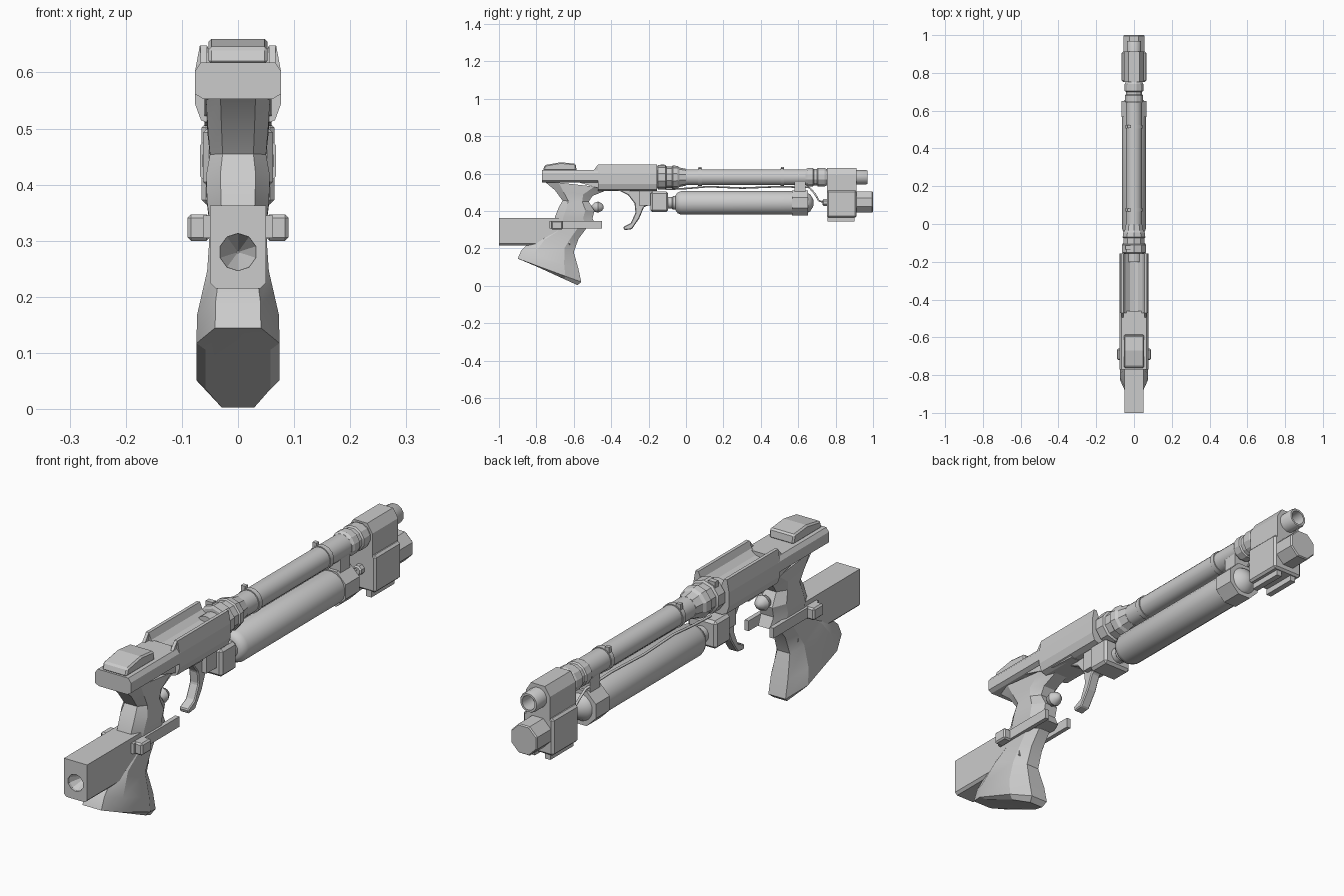
import bpy, bmesh, math
from mathutils import Vector

cube = bpy.data.objects.get("Cube")
if cube:
    bpy.data.objects.remove(cube, do_unlink=True)

grey = bpy.data.materials.new("plain_grey")
grey.use_nodes = True
grey.diffuse_color = (0.6, 0.6, 0.6, 1)
grey.node_tree.nodes["Principled BSDF"].inputs["Base Color"].default_value = (0.6, 0.6, 0.6, 1)


def finish(name, bm, smooth=None):
    bmesh.ops.recalc_face_normals(bm, faces=bm.faces)
    mesh = bpy.data.meshes.new(name)
    bm.to_mesh(mesh)
    bm.free()
    mesh.materials.append(grey)
    obj = bpy.data.objects.new(name, mesh)
    bpy.context.collection.objects.link(obj)
    if smooth:
        bpy.ops.object.select_all(action='DESELECT')
        obj.select_set(True)
        bpy.context.view_layer.objects.active = obj
        bpy.ops.object.shade_smooth_by_angle(angle=math.radians(smooth))
    return obj


def skin(name, rings, smooth=None):
    """Bridge rings of points and cap both ends."""
    bm = bmesh.new()
    rows = [[bm.verts.new(p) for p in ring] for ring in rings]
    n = len(rows[0])
    for a, b in zip(rows, rows[1:]):
        for i in range(n):
            j = (i + 1) % n
            bm.faces.new((a[i], a[j], b[j], b[i]))
    bm.faces.new(rows[0])
    bm.faces.new(rows[-1])
    return finish(name, bm, smooth)


def side_prism(name, outline, half, chamfer=0.0):
    """Side outline of (y, z) extruded across x."""
    obj = skin(name, [[(x, y, z) for y, z in outline] for x in (-half, half)])
    if chamfer:
        bev = obj.modifiers.new("chamfer", 'BEVEL')
        bev.width, bev.segments = chamfer, 1
    return obj


def section_prism(name, half_section, y0, y1):
    """Mirrored (x, z) section extruded along y."""
    ring = half_section + [(-x, z) for x, z in reversed(half_section) if x > 0]
    return skin(name, [[(x, y, z) for x, z in ring] for y in (y0, y1)])


def box(name, x, y, z, chamfer=0.0):
    obj = side_prism(name, [(y[0], z[0]), (y[1], z[0]), (y[1], z[1]), (y[0], z[1])],
                     (x[1] - x[0]) / 2, chamfer)
    obj.location.x = (x[0] + x[1]) / 2
    return obj


def lathe(name, profile, z, sides=16, smooth=40):
    """Profile of (y, radius) turned about a line along y."""
    rings = []
    for y, r in profile:
        angles = [(i + 0.5) * math.tau / sides for i in range(sides)]
        rings.append([(r * math.cos(a), y, z + r * math.sin(a)) for a in angles])
    return skin(name, rings, smooth)


def loft(name, stations):
    """Chamfered cross-sections: back (y, z), front (y, z), half width."""
    rings = []
    for by, bz, fy, fz, w in stations:
        back, front = Vector((0, by, bz)), Vector((0, fy, fz))
        ring = []
        for t, k in ((0, 0.55), (0.22, 1), (0.75, 1), (1, 0.5)):
            ring.append(back.lerp(front, t) + Vector((w * k, 0, 0)))
        ring += [Vector((-p.x, p.y, p.z)) for p in reversed(ring)]
        rings.append(ring)
    return skin(name, rings, 25)


def cable(name, points, radius):
    curve = bpy.data.curves.new(name, 'CURVE')
    curve.dimensions = '3D'
    curve.bevel_depth, curve.bevel_resolution = radius, 1
    spline = curve.splines.new('POLY')
    spline.points.add(len(points) - 1)
    for p, co in zip(spline.points, points):
        p.co = (*co, 1)
    curve.materials.append(grey)
    bpy.context.collection.objects.link(bpy.data.objects.new(name, curve))


# Grip
loft("lower_grip", [
    (-0.87, 0.135, -0.58, 0.003, 0.058), (-0.90, 0.145, -0.56, 0.02, 0.074),
    (-0.88, 0.19, -0.575, 0.09, 0.073), (-0.80, 0.265, -0.6, 0.18, 0.055),
    (-0.72, 0.30, -0.575, 0.25, 0.052), (-0.70, 0.34, -0.53, 0.31, 0.05)])
loft("upper_grip", [
    (-0.71, 0.33, -0.48, 0.32, 0.05), (-0.70, 0.37, -0.50, 0.36, 0.055),
    (-0.68, 0.42, -0.49, 0.40, 0.057), (-0.66, 0.455, -0.52, 0.45, 0.05),
    (-0.70, 0.51, -0.50, 0.48, 0.054), (-0.76, 0.56, -0.40, 0.52, 0.057)])
lathe("grip_ball", [(-0.505, 0.008), (-0.49, 0.024), (-0.47, 0.03), (-0.45, 0.02), (-0.44, 0.006)],
      0.42, 10)

# Rear box with a conical socket
rear = section_prism("rear_box", [(0.04, 0.215), (0.05, 0.225), (0.05, 0.363)], -1, -0.62)
cutter = lathe("socket_cutter", [(-1.02, 0.034), (-0.99, 0.033), (-0.92, 0.002)], 0.28, 10, None)
cut = rear.modifiers.new("socket", 'BOOLEAN')
cut.operation, cut.object, cut.solver = 'DIFFERENCE', cutter, 'EXACT'
bpy.context.view_layer.objects.active = rear
bpy.ops.object.modifier_apply(modifier="socket")
bpy.data.objects.remove(cutter, do_unlink=True)
for side, s in (("left", 1), ("right", -1)):
    box(side + "_rail", sorted((0.045 * s, 0.062 * s)), (-0.73, -0.45), (0.305, 0.345))
    box(side + "_lug", sorted((0.05 * s, 0.09 * s)), (-0.72, -0.66), (0.30, 0.347), 0.006)

# Rear deck, cap and open-topped body
section_prism("rear_deck", [(0.062, 0.553), (0.077, 0.562), (0.077, 0.602), (0.066, 0.618)], -0.77, -0.46)
loft_cap = [(-0.765, 0.615), (-0.755, 0.645), (-0.67, 0.66), (-0.59, 0.652), (-0.585, 0.615)]
side_prism("rear_cap", loft_cap, 0.053, 0.006)
trough = [(0.045, 0.507), (0.066, 0.515), (0.077, 0.545), (0.077, 0.60), (0.068, 0.648),
          (0.055, 0.648), (0.045, 0.622), (0.022, 0.604), (0, 0.60)]
section_prism("body", trough, -0.47, -0.155)
side_prism("body_slope", [(-0.6, 0.56), (-0.48, 0.525), (-0.41, 0.51), (-0.3, 0.505), (-0.3, 0.6),
                          (-0.6, 0.6)], 0.06)
for side, s in (("left", 1), ("right", -1)):
    side_prism(side + "_wall_end", [(-0.5, 0.61), (-0.47, 0.648), (-0.46, 0.648), (-0.46, 0.61)],
               0.006).location.x = 0.061 * s

# Trigger and its housing
box("trigger_housing", (-0.062, 0.062), (-0.19, -0.095), (0.395, 0.503), 0.01)
box("housing_link", (-0.04, 0.04), (-0.25, -0.18), (0.43, 0.515))
side_prism("trigger", [(-0.37, 0.515), (-0.31, 0.485), (-0.275, 0.44), (-0.27, 0.39), (-0.295, 0.335),
                       (-0.335, 0.315), (-0.33, 0.297), (-0.29, 0.302), (-0.25, 0.36),
                       (-0.225, 0.42), (-0.2, 0.43), (-0.2, 0.515)], 0.02, 0.004)

# Barrel and collars
BORE = 0.58
lathe("barrel", [(-0.2, 0.043), (0.8, 0.043)], BORE)
lathe("rear_collar", [(-0.155, 0.056), (-0.15, 0.066), (-0.11, 0.066), (-0.105, 0.058), (-0.075, 0.058),
                      (-0.07, 0.063), (-0.045, 0.06), (-0.035, 0.052), (0, 0.045)], BORE, 10, 20)
for i, y in enumerate((0.075, 0.515)):
    lathe(f"barrel_band_{i}", [(y - 0.01, 0.047), (y + 0.01, 0.047)], BORE)
    box(f"band_stud_{i}", (-0.034, -0.016), (y - 0.008, y + 0.008), (0.61, 0.634))
box("collar_stud", (-0.045, -0.015), (-0.135, -0.115), (0.62, 0.648))
lathe("front_collar", [(0.64, 0.044), (0.65, 0.05), (0.68, 0.05), (0.685, 0.045), (0.7, 0.045),
                       (0.705, 0.051), (0.74, 0.051), (0.755, 0.044)], BORE, 12, 20)
lathe("muzzle", [(0.85, 0.039), (0.965, 0.039), (0.97, 0.036), (0.97, 0.028), (0.89, 0.026)],
      BORE, 12)

# Front block and lamp
section_prism("front_block_top", [(0.052, 0.48), (0.052, 0.595), (0.03, 0.63)], 0.753, 0.912)
box("front_block", (-0.065, 0.065), (0.753, 0.912), (0.365, 0.51), 0.008)
for side, s in (("left", 1), ("right", -1)):
    box(side + "_under_rail", sorted((0.022 * s, 0.045 * s)), (0.757, 0.9), (0.343, 0.37))
lathe("lamp", [(0.9, 0.061), (0.995, 0.061), (1.0, 0.057)], 0.447, 8, None)
lathe("hose_fitting", [(0.73, 0.014), (0.735, 0.02), (0.765, 0.02)], 0.445, 8, None)

# Gas tank, clamp and hoses
TANK = 0.443
lathe("tank", [(-0.055, 0.042), (-0.045, 0.056), (-0.025, 0.064), (0.6, 0.064), (0.64, 0.06),
               (0.665, 0.045), (0.68, 0.02), (0.683, 0.003)], TANK, 20)
lathe("tank_neck", [(-0.1, 0.032), (-0.075, 0.032), (-0.07, 0.037), (-0.05, 0.037)], TANK, 12)
lathe("tank_clamp", [(0.567, 0.073), (0.652, 0.073)], TANK, 8, None)
box("clamp_bridge", (-0.035, 0.035), (0.58, 0.64), (0.5, 0.56))
cable("long_hose", [(-0.03, -0.11, 0.515), (-0.03, 0, 0.52), (-0.03, 0.12, 0.53), (-0.03, 0.3, 0.522),
                    (-0.03, 0.5, 0.53), (-0.03, 0.66, 0.525), (-0.02, 0.69, 0.49),
                    (-0.01, 0.71, 0.455), (0, 0.74, 0.445)], 0.005)
